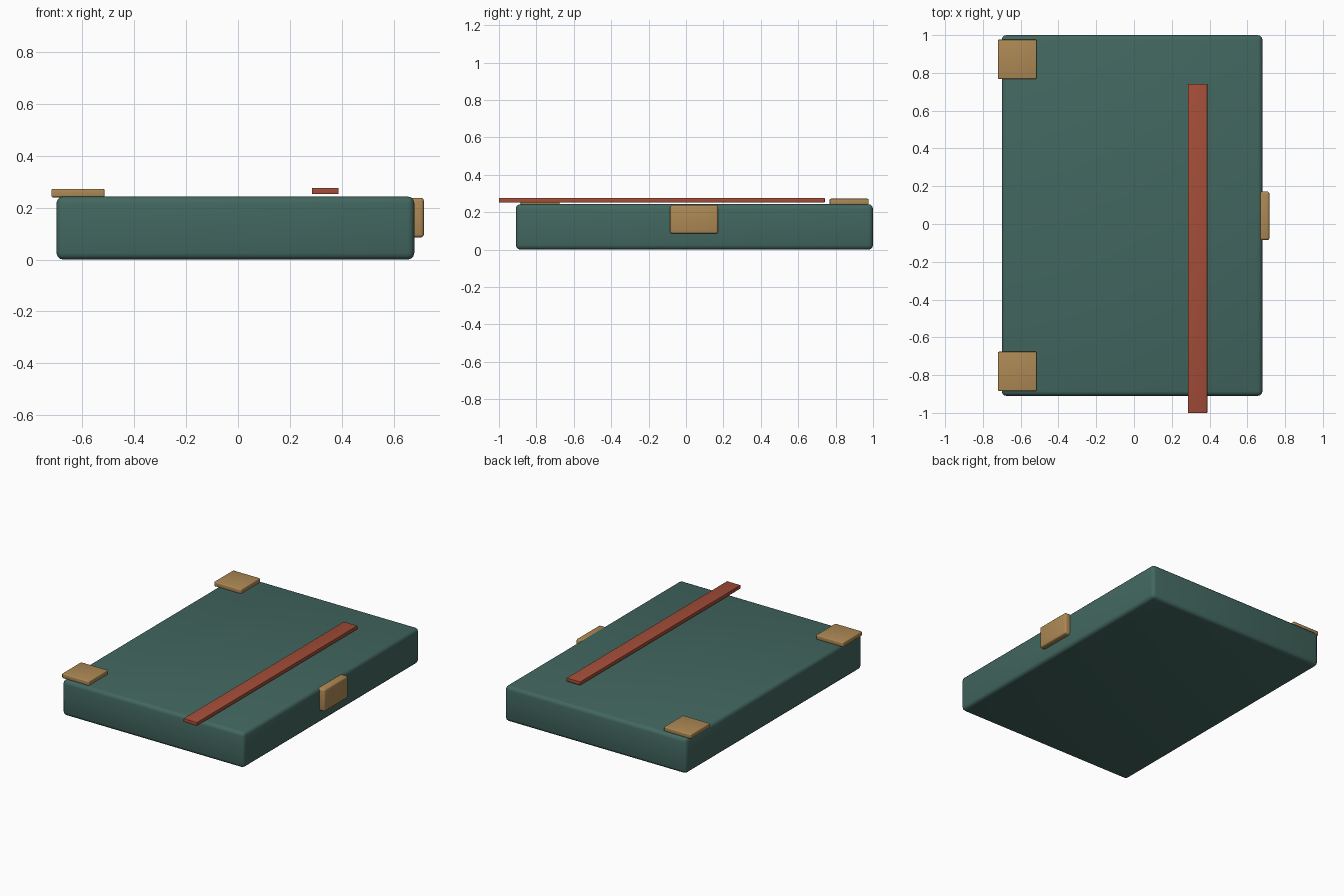
import bpy
from math import radians
from mathutils import Vector

cube = bpy.data.objects.get("Cube")
if cube:
    bpy.data.objects.remove(cube, do_unlink=True)


def material(name, colour):
    mat = bpy.data.materials.new(name)
    mat.use_nodes = True
    mat.diffuse_color = (*colour, 1)
    mat.node_tree.nodes["Principled BSDF"].inputs["Base Color"].default_value = (*colour, 1)
    return mat


green = material("dark green cover", (0.055, 0.135, 0.115))
brass = material("brass", (0.42, 0.25, 0.09))
red = material("red ribbon", (0.37, 0.075, 0.04))


def rounded_box(name, low, high, bevel, mat):
    """Box between two corners, with rounded edges."""
    low, high = Vector(low), Vector(high)
    bpy.ops.mesh.primitive_cube_add(size=1, location=(low + high) / 2)
    obj = bpy.context.object
    obj.name = name
    obj.scale = high - low
    bpy.ops.object.transform_apply(location=False, rotation=False, scale=True)
    obj.data.materials.append(mat)
    mod = obj.modifiers.new("rounded edges", "BEVEL")
    mod.width = bevel
    mod.segments = 3
    bpy.ops.object.modifier_apply(modifier=mod.name)
    bpy.ops.object.shade_smooth_by_angle(angle=radians(35))
    return obj


# Closed book block
rounded_box("book_body", (-0.70, -0.91, 0), (0.68, 1.0, 0.243), 0.025, green)

# Corner plates on the spine side
for name, y in (("front_corner_plate", -0.78), ("back_corner_plate", 0.872)):
    rounded_box(name, (-0.72, y - 0.104, 0.24), (-0.515, y + 0.104, 0.272), 0.006, brass)

# Clasp on the open edge
rounded_box("clasp", (0.65, -0.085, 0.085), (0.717, 0.172, 0.238), 0.012, brass)

# Ribbon just above the cover, hanging past the front
rounded_box("ribbon", (0.285, -1.0, 0.252), (0.388, 0.742, 0.276), 0.002, red)
